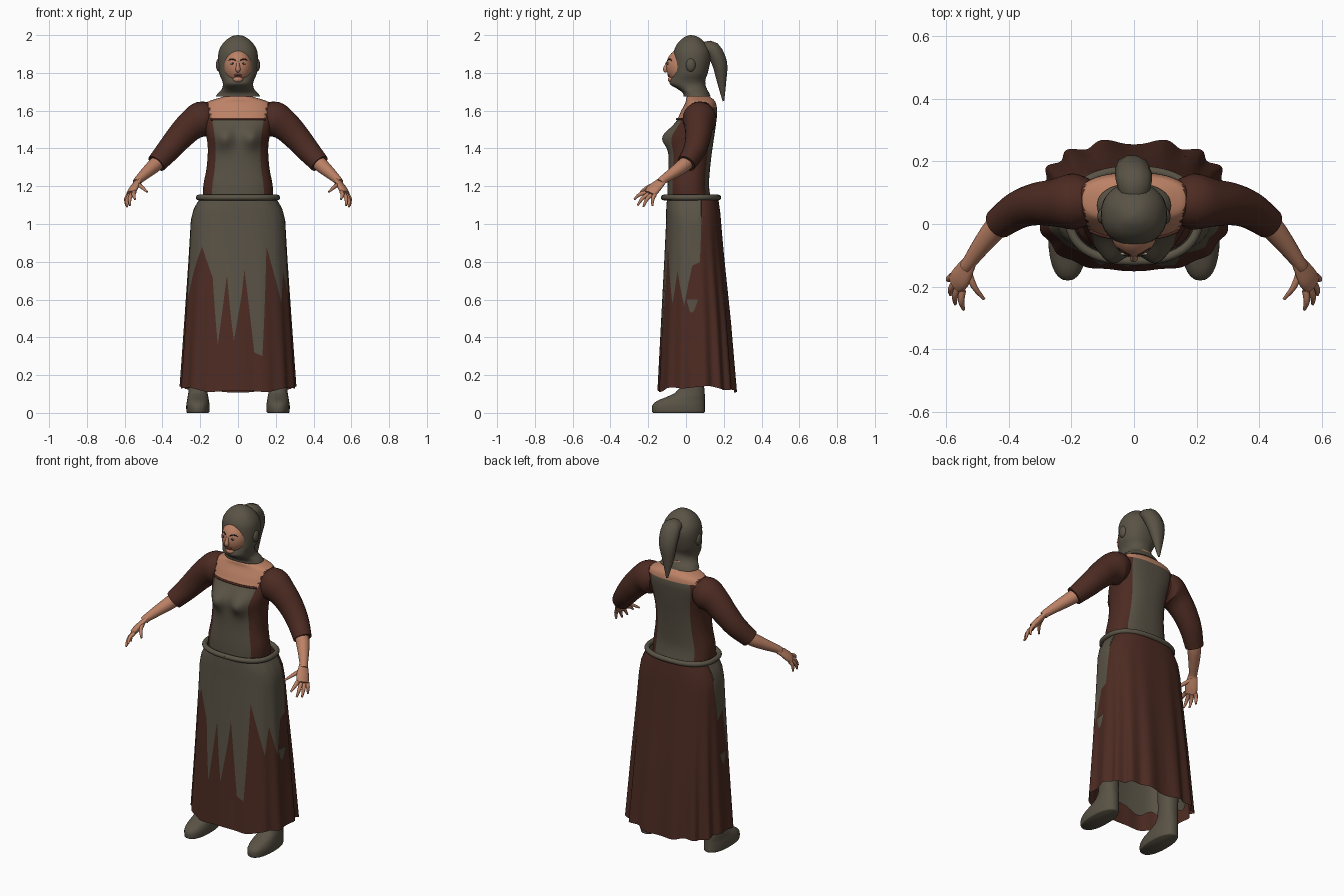
import bpy, bmesh
from math import sin, cos, pi, radians, degrees, exp, sqrt, copysign
from mathutils import Vector

cube = bpy.data.objects.get("Cube")
if cube:
    bpy.data.objects.remove(cube)


def material(name, rgb):
    m = bpy.data.materials.new(name)
    m.use_nodes = True
    m.diffuse_color = (*rgb, 1)
    m.node_tree.nodes["Principled BSDF"].inputs["Base Color"].default_value = (*rgb, 1)
    return m


OLIVE = material("olive cloth", (0.1, 0.085, 0.06))
BROWN = material("brown cloth", (0.073, 0.024, 0.016))
SKIN = material("skin", (0.5, 0.22, 0.13))
LIPS = material("lips", (0.3, 0.09, 0.06))
DARK = material("dark hair", (0.03, 0.018, 0.012))
WHITE = material("eye white", (0.5, 0.42, 0.36))


def finish(name, bm, mats):
    bmesh.ops.recalc_face_normals(bm, faces=bm.faces)
    me = bpy.data.meshes.new(name)
    bm.to_mesh(me)
    bm.free()
    for m in mats:
        me.materials.append(m)
    ob = bpy.data.objects.new(name, me)
    bpy.context.collection.objects.link(ob)
    bpy.ops.object.select_all(action='DESELECT')
    ob.select_set(True)
    bpy.context.view_layer.objects.active = ob
    bpy.ops.object.shade_smooth_by_angle(angle=radians(50))
    return ob


def grid(name, rows, mats, rule=None, caps=True):
    """Skin a list of closed rings; rule(row, column, centre) picks the colour."""
    bm = bmesh.new()
    vs = [[bm.verts.new(p) for p in row] for row in rows]
    n = len(vs[0])
    for i in range(len(vs) - 1):
        for j in range(n):
            k = (j + 1) % n
            f = bm.faces.new((vs[i][j], vs[i][k], vs[i + 1][k], vs[i + 1][j]))
            if rule:
                f.material_index = rule(i, j, f.calc_center_median())
    if caps:
        bm.faces.new(vs[0])
        bm.faces.new(vs[-1])
    return finish(name, bm, mats)


def spline(nodes, steps):
    """Smooth samples through rows of numbers."""
    pts = [nodes[0], *nodes, nodes[-1]]
    out = []
    for i in range(1, len(pts) - 2):
        for s in range(steps):
            t = s / steps
            out.append([b + .5 * t * (c - a + t * (2 * a - 5 * b + 4 * c - d + t * (3 * (b - c) + d - a)))
                        for a, b, c, d in zip(*pts[i - 1:i + 3])])
    return out + [list(nodes[-1])]


def ring(z, rx, front, back, a, e=2.4, cx=0):
    s, c = sin(a), cos(a)
    x = cx + rx * copysign(abs(s) ** (2 / e), s)
    y = (front + back) / 2 - (back - front) / 2 * copysign(abs(c) ** (2 / e), c)
    return Vector((x, y, z))


def angles(n):
    return [2 * pi * j / n for j in range(n)]


def loft(name, table, mat, n=48, steps=4, e=2.3, cx=0):
    return grid(name, [[ring(*r, a, e, cx) for a in angles(n)] for r in spline(table, steps)], [mat])


def tube(name, nodes, mat, n=16, steps=4, ref=(0, 1, 0), flat=1.0):
    path = spline(nodes, steps)
    rows = []
    for i, (x, y, z, r) in enumerate(path):
        d = Vector(path[min(i + 1, len(path) - 1)][:3]) - Vector(path[max(i - 1, 0)][:3])
        d.normalize()
        u = Vector(ref) - d * d.dot(Vector(ref))
        u.normalize()
        v = d.cross(u) * flat
        rows.append([Vector((x, y, z)) + r * (u * cos(a) + v * sin(a)) for a in angles(n)])
    return grid(name, rows, [mat])


def ball(name, loc, size, mat, seg=32):
    bm = bmesh.new()
    bmesh.ops.create_uvsphere(bm, u_segments=seg, v_segments=seg // 2, radius=1)
    for v in bm.verts:
        v.co = Vector([p + s * q for p, s, q in zip(loc, size, v.co)])
    return finish(name, bm, [mat])


def at(table, x):
    """Straight-line lookup in rows sorted by their first number."""
    for a, b in zip(table, table[1:]):
        if x <= b[0]:
            t = max(0, (x - a[0]) / (b[0] - a[0]))
            return [p + t * (q - p) for p, q in zip(a[1:], b[1:])]
    return table[-1][1:]


# Skirt with a ragged apron; each column is split at the apron's lower edge
SKIRT = [(.1, .305, -.15, .265), (.5, .28, -.13, .235), (.8, .262, -.115, .205),
         (1.02, .25, -.105, .185), (1.08, .235, -.105, .18), (1.14, .2, -.1, .17)]
APRON = [(-104, 1.13), (-96, .8), (-84, .85), (-76, .55), (-62, .72), (-42, .88), (-24, .72),
         (-16, .36), (-8, .73), (-2, .38), (4, .76), (12, .32), (20, .3), (30, .88), (52, .58),
         (62, .75), (76, .57), (88, .78), (96, .8), (104, 1.13)]
SPLIT, TOP = 14, 1.14


def skirt_point(a, v):
    deg = (degrees(a) + 180) % 360 - 180
    edge, hem = at(APRON, round(deg, 3))[0], .125 - .012 * cos(2 * a) + .006 * cos(7 * a)
    z = TOP + (edge - TOP) * v / SPLIT if v <= SPLIT else edge + (hem - edge) * (v - SPLIT) / SPLIT
    p = ring(z, *at(SKIRT, z), a, 2.6)
    k = (1.05 - min(z, 1.05)) * (.03 - .018 * cos(a)) * cos(15 * a + .4 * sin(3 * a))
    p.x *= 1 + k
    p.y = .05 + (p.y - .05) * (1 + k)
    return p


grid("skirt", [[skirt_point(a, v) for a in angles(180)] for v in range(2 * SPLIT + 1)],
     [BROWN, OLIVE], lambda i, j, c: int(i < SPLIT and (j < 52 or j >= 128)), caps=False)

# Underskirt
grid("underskirt", [[ring(z + .02 * cos(9 * a), rx, f, b, a, 2.6) for a in angles(72)]
                    for z, rx, f, b in ((1, .2, -.07, .15), (.6, .24, -.09, .19), (.2, .272, -.115, .225))],
     [OLIVE], caps=False)

# Bodice and upper chest
TORSO = [(1.12, .185, -.098, .135), (1.2, .184, -.098, .122), (1.3, .166, -.093, .128),
         (1.4, .16, -.092, .14), (1.48, .17, -.085, .152), (1.555, .186, -.045, .162),
         (1.6, .188, -.025, .165), (1.64, .172, -.004, .158), (1.66, .125, .0, .145),
         (1.68, .068, .005, .12), (1.72, .058, .0, .11)]


def torso_point(r, a):
    p = ring(*r, a)
    if cos(a) > 0:
        p.y -= .045 * cos(a) ** .5 * exp(-((abs(p.x) - .075) / .05) ** 2 - ((p.z - 1.455) / .055) ** 2)
    return p


def torso_rule(i, j, c):
    front = j < 23 or j >= 67
    jag = .016 * (int(c.z * 70) % 2)
    if c.z > (1.555 if front else 1.625 - jag) and abs(c.x) < .128 + .35 * (c.z - 1.555) + jag:
        return 2
    if c.z > 1.655:
        return 2
    side = min(j + .5, 89.5 - j) * 4
    return int((side < 44 and c.z < 1.555) or side > 140)


grid("bodice", [[torso_point(r, a) for a in angles(90)] for r in spline(TORSO, 5)],
     [BROWN, OLIVE, SKIN], torso_rule)

# Neckline trim and belt
def band(name, z, shape, a0, a1, r, mat, e=2.4):
    pts = [ring(z, *shape, a0 + (a1 - a0) * i / 64, e) for i in range(65)]
    return tube(name, [(*p, r) for p in pts], mat, n=10, steps=1, ref=(0, 0, 1))


band("neckline_trim", 1.555, (.187, -.047, .162), -radians(46), radians(46), .006, BROWN)
band("belt", 1.14, (.208, -.118, .172), 0, 2 * pi, .015, OLIVE)

# Hood, with its hanging tail
HOOD = [(1.675, .118, -.012, .13), (1.695, .104, -.018, .122), (1.715, .085, -.045, .11),
        (1.74, .08, -.085, .103), (1.765, .086, -.082, .103), (1.8, .1, -.07, .115),
        (1.87, .106, -.068, .13), (1.92, .1, -.063, .125), (1.96, .077, -.042, .1),
        (1.985, .048, -.015, .073), (1.996, .025, .005, .05), (2.0, .004, .022, .03)]
loft("hood", HOOD, OLIVE, steps=3, e=2.2)
tube("hood_tail", [(0, .09, 1.93, .045), (0, .14, 1.925, .058), (-.005, .178, 1.85, .056),
                   (-.012, .188, 1.76, .036), (-.012, .198, 1.65, .006)], OLIVE, n=10, steps=3,
     ref=(1, 0, 0), flat=.75)

# Face
FACE, SIZE = (0, -.015, 1.835), (.077, .09, .097)
ball("face", FACE, SIZE, SKIN, 40)


def face_y(x, z):
    return FACE[1] - SIZE[1] * sqrt(1 - (x / SIZE[0]) ** 2 - ((z - FACE[2]) / SIZE[2]) ** 2)


tube("nose", [(0, -.098, 1.86, .006), (0, -.104, 1.84, .009), (0, -.109, 1.818, .013),
              (0, -.1, 1.808, .009)], SKIN, n=12, ref=(1, 0, 0))
ball("chin", (0, -.072, 1.765), (.028, .024, .018), SKIN, 20)
for name, z, w in (("upper_lip", 1.789, .022), ("lower_lip", 1.782, .018)):
    ball(name, (0, face_y(0, z) + .001, z), (w, .006, .005), LIPS, 16)

# Paired parts
for side, s in (("left", 1), ("right", -1)):
    def limb(part, nodes, mat, ref=(0, 1, 0), **kw):
        return tube(f"{side}_{part}", [(s * x, y, z, r) for x, y, z, r in nodes], mat,
                    ref=(s * ref[0], ref[1], ref[2]), **kw)

    ball(side + "_eye", (s * .031, face_y(.031, 1.85) + .001, 1.85), (.013, .005, .006), WHITE, 16)
    ball(side + "_iris", (s * .03, face_y(.03, 1.85) - .002, 1.85), (.006, .004, .006), DARK, 12)
    limb("brow", [(x, face_y(x, z) + .001, z, r) for x, z, r in
                  ((.012, 1.865, .003), (.032, 1.873, .004), (.052, 1.864, .002))], DARK, n=8)
    ball(side + "_ear_bump", (s * .1, .025, 1.842), (.017, .026, .036), OLIVE, 20)

    limb("sleeve", [(.14, .075, 1.555, .07), (.19, .072, 1.555, .09), (.25, .068, 1.52, .077),
                    (.31, .064, 1.46, .068), (.37, .045, 1.39, .06), (.432, .002, 1.32, .05)],
         BROWN, n=24, flat=1.05)
    limb("forearm", [(.40, .025, 1.35, .036), (.44, -.01, 1.312, .038), (.485, -.065, 1.272, .031),
                     (.525, -.12, 1.235, .023), (.535, -.135, 1.22, .023)], SKIN, n=20)
    limb("palm", [(.52, -.115, 1.24, .022), (.535, -.138, 1.218, .03), (.555, -.172, 1.185, .038),
                  (.57, -.192, 1.16, .034)], SKIN, ref=(.035, .05, -.02), flat=.5)
    fingers = {"index": ((.549, -.212, 1.168), (.545, -.274, 1.13)),
               "middle": ((.562, -.2, 1.158), (.572, -.256, 1.098)),
               "ring": ((.573, -.185, 1.153), (.587, -.226, 1.09)),
               "little": ((.58, -.166, 1.155), (.593, -.178, 1.096)),
               "thumb": ((.53, -.155, 1.21), (.48, -.24, 1.17))}
    for name, (a, b) in fingers.items():
        a, b = Vector(a), Vector(b)
        mid = a.lerp(b, .5) + Vector((.006, -.004, .006))
        limb(name + "_finger", [(*a, .012), (*mid, .01), (*b, .005)], SKIN, n=10,
             ref=(1, 0, 0))

    # Boots continue up as legs inside the skirt
    loft(side + "_boot", [(0, .056, -.175, .095), (.008, .061, -.18, .1), (.04, .062, -.178, .1),
                          (.065, .058, -.15, .1), (.09, .054, -.09, .1), (.12, .05, -.045, .098),
                          (.2, .05, -.02, .095), (.6, .065, -.03, .11)], OLIVE, n=28, cx=s * .212)
